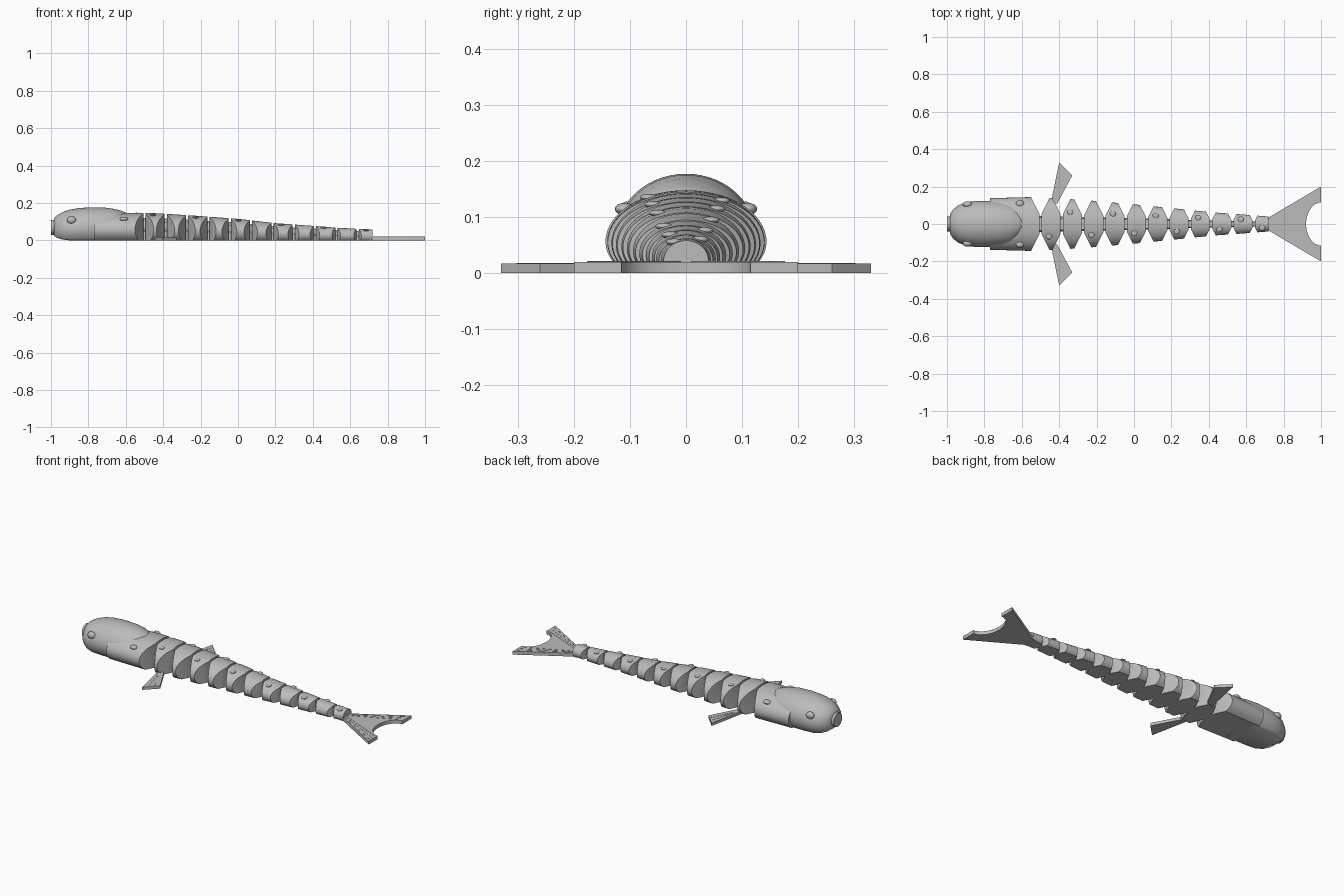
import bpy, bmesh, math
from mathutils import Vector

cube = bpy.data.objects.get("Cube")
if cube:
    bpy.data.objects.remove(cube, do_unlink=True)

grey = bpy.data.materials.new("plain_grey")
grey.use_nodes = True
grey.diffuse_color = (0.5, 0.5, 0.5, 1)
grey.node_tree.nodes["Principled BSDF"].inputs["Base Color"].default_value = (0.5, 0.5, 0.5, 1)

# Body profile: x, half width, height
BODY = [(-0.77, 0.138, 0.143), (-0.55, 0.144, 0.148), (-0.44, 0.14, 0.145),
        (-0.23, 0.125, 0.132), (0, 0.105, 0.115), (0.2, 0.085, 0.092),
        (0.42, 0.062, 0.076), (0.58, 0.051, 0.064), (0.72, 0.04, 0.058)]
# Head profile: x, half width, height, underside
HEAD = [(-0.985, 0.05, 0.115, 0.025), (-0.97, 0.075, 0.132, 0.015), (-0.94, 0.1, 0.15, 0.005),
        (-0.9, 0.116, 0.164, 0), (-0.85, 0.123, 0.173, 0), (-0.78, 0.124, 0.177, 0),
        (-0.71, 0.12, 0.175, 0), (-0.66, 0.112, 0.168, 0), (-0.62, 0.092, 0.157, 0),
        (-0.6, 0.065, 0.148, 0), (-0.59, 0.03, 0.14, 0)]
PITCH, FIRST_JOINT, JOINTS, GAP = 0.114, -0.5, 11, 0.006


def body_at(x):
    for a, b in zip(BODY, BODY[1:]):
        if x <= b[0]:
            t = (x - a[0]) / (b[0] - a[0])
            return a[1] + (b[1] - a[1]) * t, a[2] + (b[2] - a[2]) * t
    return BODY[-1][1:]


def section(x, w, h, base=0, n=40):
    # Oval cross-section with a flat underside
    low = math.asin(0.38 / 0.58)
    pts = []
    for i in range(n + 1):
        a = -low + (math.pi + 2 * low) * i / n
        s = math.sin(a)
        z = 0.38 + (0.62 if s > 0 else 0.58) * s
        pts.append((x, w * math.cos(a), base + (h - base) * z))
    return pts


def loft(rows):
    bm = bmesh.new()
    rings = [[bm.verts.new(p) for p in r] for r in rows]
    for a, b in zip(rings, rings[1:]):
        for i in range(len(a)):
            j = (i + 1) % len(a)
            bm.faces.new((a[i], a[j], b[j], b[i]))
    bm.faces.new(rings[0])
    bm.faces.new(rings[-1])
    return bm


def finish(bm, name, angle=35):
    bmesh.ops.recalc_face_normals(bm, faces=bm.faces[:])
    mesh = bpy.data.meshes.new(name)
    bm.to_mesh(mesh)
    bm.free()
    ob = bpy.data.objects.new(name, mesh)
    bpy.context.collection.objects.link(ob)
    mesh.materials.append(grey)
    bpy.ops.object.select_all(action="DESELECT")
    ob.select_set(True)
    bpy.context.view_layer.objects.active = ob
    bpy.ops.object.shade_smooth_by_angle(angle=math.radians(angle))
    return ob


def slice_off(bm, point, normal):
    cut = bmesh.ops.bisect_plane(bm, geom=bm.verts[:] + bm.edges[:] + bm.faces[:], dist=1e-5,
                                 plane_co=point, plane_no=normal, clear_outer=True)
    edges = [e for e in cut["geom_cut"] if isinstance(e, bmesh.types.BMEdge)]
    bmesh.ops.holes_fill(bm, edges=edges)


def segment(name, x0, x1, cut_front, cut_back):
    # Piece of body whose ends are pointed in plan, leaving V gaps at the sides
    steps = 8
    bm = loft([section(x, *body_at(x)) for x in
               (x0 + (x1 - x0) * i / steps for i in range(steps + 1))])
    for x, sign, wanted in ((x0, -1, cut_front), (x1, 1, cut_back)):
        if wanted:
            inner = 0.38 * body_at(x)[0]
            for side in (-1, 1):
                slice_off(bm, (x, side * inner, 0), Vector((sign, side * 0.5, 0)).normalized())
    finish(bm, name, 30)


def solid(name, points, thick):
    # Flat plate from a plan outline
    bm = bmesh.new()
    face = bm.faces.new([bm.verts.new((x, y, 0)) for x, y in points])
    out = bmesh.ops.extrude_face_region(bm, geom=[face])
    verts = [v for v in out["geom"] if isinstance(v, bmesh.types.BMVert)]
    bmesh.ops.translate(bm, verts=verts, vec=(0, 0, thick))
    finish(bm, name)


def cylinder(name, center, radius, depth, along_x=False):
    bm = bmesh.new()
    bmesh.ops.create_cone(bm, cap_ends=True, segments=32, radius1=radius, radius2=radius, depth=depth)
    ob = finish(bm, name)
    ob.location = center
    if along_x:
        ob.rotation_euler.y = math.pi / 2


def dome(name, center, radius, squash=(1, 1, 1)):
    bm = bmesh.new()
    bmesh.ops.create_uvsphere(bm, u_segments=20, v_segments=12, radius=radius)
    ob = finish(bm, name, 60)
    ob.location, ob.scale = center, squash


def surface_point(x, angle):
    w, h = body_at(x)
    return x, w * math.cos(angle), h * (0.38 + 0.62 * math.sin(angle))


# Head, mouth and eyes
finish(loft([section(*row) for row in HEAD]), "head", 50)
cylinder("mouth", (-0.97, 0, 0.07), 0.04, 0.06, True)
for side, label in ((-1, "right"), (1, "left")):
    dome(label + "_eye", (-0.89, side * 0.104, 0.108), 0.025, (1, 0.7, 0.8))

# Jointed body
joints = [FIRST_JOINT + PITCH * i for i in range(JOINTS)]
segment("shoulder", -0.77, joints[0] - GAP, False, True)
for i, (a, b) in enumerate(zip(joints, joints[1:])):
    segment(f"segment_{i + 1}", a + GAP, b - GAP, True, True)
segment("tail_stem", joints[-1] + GAP, 0.72, True, False)

# Hinge knuckles and links in the gaps
for i, x in enumerate(joints):
    w, h = body_at(x)
    cylinder(f"hinge_{i + 1}", (x, 0, 0.41 * h), 0.24 * w, 0.82 * h)
    cylinder(f"link_{i + 1}", (x, 0, 0.5 * h), 0.3 * w, 0.04, True)

# Small raised spots, alternating along the back
for i, x in enumerate(joints):
    side = math.radians(62 if i % 2 else 118)
    dome(f"spot_{i + 1}", surface_point(x + 0.045, side), 0.016, (1, 1, 0.4))
for side in (40, 140):
    dome("shoulder_spot", surface_point(-0.61, math.radians(side)), 0.022, (1, 0.8, 0.5))

# Side fins
FIN = [(-0.445, 0.11), (-0.4, 0.33), (-0.33, 0.26), (-0.41, 0.11)]
for side, label in ((-1, "right"), (1, "left")):
    solid(label + "_fin", [(x, side * y) for x, y in FIN], 0.017)

# Forked tail fin with a curved notch
notch = [(1 - 0.08 * math.cos(a), 0.115 * math.sin(a))
         for a in (math.pi * (i / 20 - 0.5) for i in range(21))]
solid("tail_fin", [(0.7, 0.035), (0.72, 0.035), (1, 0.2)] + notch[::-1]
      + [(1, -0.2), (0.72, -0.035), (0.7, -0.035)], 0.02)

# Fine rays on the fins
def ray(name, start, end, z):
    a, b = Vector((*start, 0)), Vector((*end, 0))
    across = Vector((a.y - b.y, b.x - a.x, 0)).normalized() * 0.0012
    solid(name, [(p.x, p.y) for p in (a - across, b - across, b + across, a + across)], z)


for side in (-1, 1):
    for i in range(1, 4):
        ray("tail_ray", (0.73, side * 0.01 * i), (0.985, side * (0.1 + 0.025 * i)), 0.0212)
    for t in (0.33, 0.67):
        ray("fin_ray", (-0.43 + 0.015 * t, side * 0.15), (-0.4 + 0.07 * t, side * (0.325 - 0.07 * t)), 0.0182)
